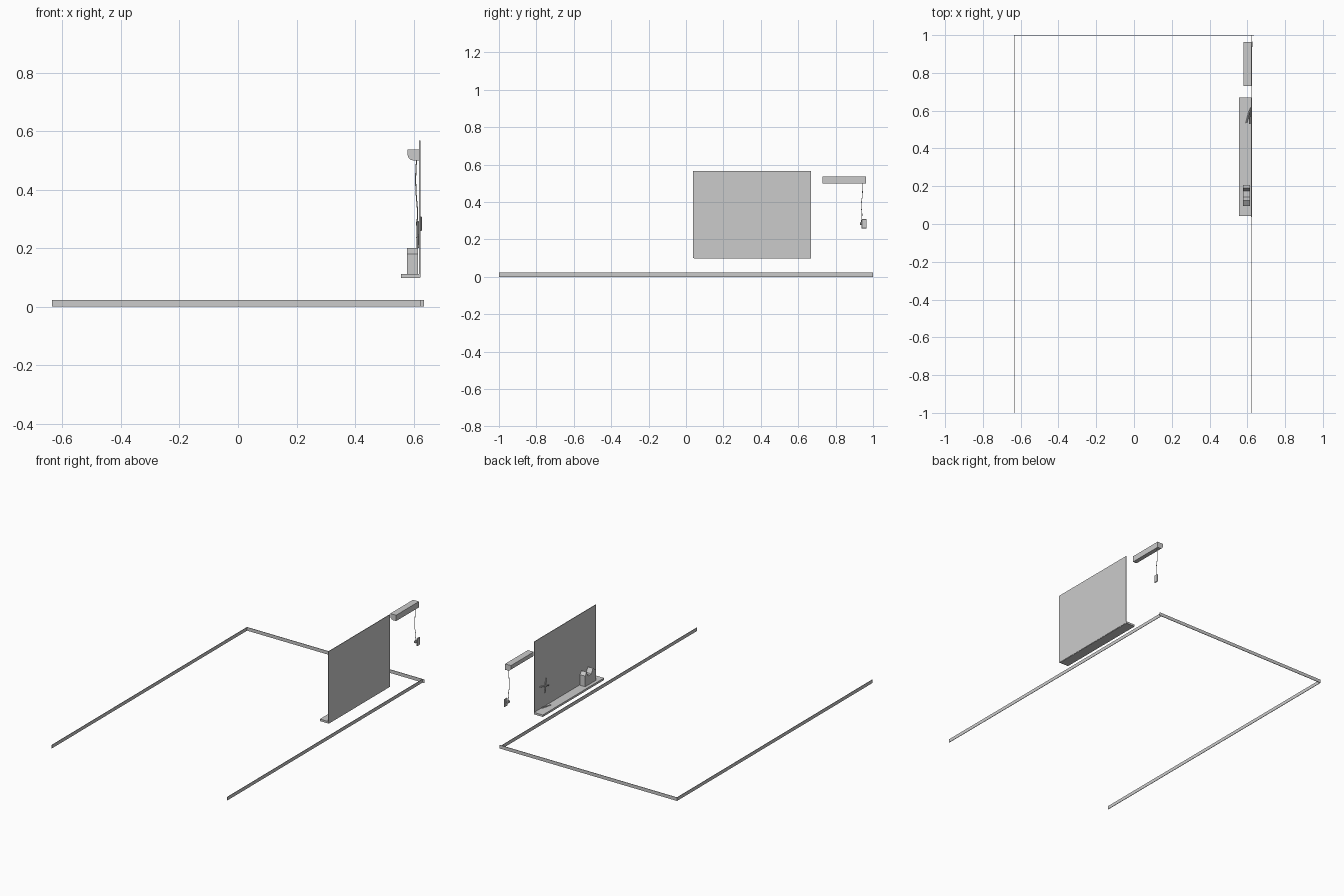
import bpy, bmesh
from mathutils import Vector

if "Cube" in bpy.data.objects:
    bpy.data.objects.remove(bpy.data.objects["Cube"])


def box(name, x, y, z, bevel=0):
    """Box from (min, max) ranges."""
    bm = bmesh.new()
    bmesh.ops.create_cube(bm, size=1)
    for v in bm.verts:
        v.co = Vector(r[0] if c < 0 else r[1] for c, r in zip(v.co, (x, y, z)))
    if bevel:
        bmesh.ops.bevel(bm, geom=bm.edges[:], offset=bevel, segments=1, affect='EDGES')
    return finish(name, bm)


def finish(name, bm):
    bmesh.ops.recalc_face_normals(bm, faces=bm.faces[:])
    me = bpy.data.meshes.new(name)
    bm.to_mesh(me)
    bm.free()
    ob = bpy.data.objects.new(name, me)
    bpy.context.collection.objects.link(ob)
    return ob


def prism(name, points, move):
    """Extrude a closed outline along a vector."""
    bm = bmesh.new()
    f = bm.faces.new([bm.verts.new(p) for p in points])
    g = bmesh.ops.extrude_face_region(bm, geom=[f], use_keep_orig=True)
    verts = [e for e in g['geom'] if isinstance(e, bmesh.types.BMVert)]
    bmesh.ops.translate(bm, verts=verts, vec=move)
    return finish(name, bm)


def rod(name, points, radius, sides=0, smooth=False):
    """Thin tube along a path."""
    cu = bpy.data.curves.new(name, 'CURVE')
    cu.dimensions = '3D'
    cu.bevel_depth = radius
    cu.bevel_resolution = sides
    cu.use_fill_caps = True
    s = cu.splines.new('BEZIER' if smooth else 'POLY')
    pts = s.bezier_points if smooth else s.points
    pts.add(len(points) - 1)
    for p, co in zip(pts, points):
        if smooth:
            p.co = co
            p.handle_left_type = p.handle_right_type = 'AUTO'
        else:
            p.co = (*co, 1)
    s.resolution_u = 4
    ob = bpy.data.objects.new(name, cu)
    bpy.context.collection.objects.link(ob)
    return ob


# Skirting boards round three walls
box("skirting_left", (-0.636, -0.633), (-1, 1), (0, 0.022))
box("skirting_right", (0.621, 0.624), (-1, 1), (0, 0.022))
box("skirting_back", (-0.636, 0.636), (0.997, 1), (0, 0.022))

# Wall board and its tray
box("wall_board", (0.619, 0.623), (0.038, 0.667), (0.10, 0.567))
box("board_tray", (0.557, 0.621), (0.042, 0.669), (0.098, 0.111))

# Notched holder standing on the tray, with a bar in the notch
outline = [(0.095, 0.111), (0.206, 0.111), (0.206, 0.18), (0.19, 0.20), (0.175, 0.17),
           (0.143, 0.17), (0.125, 0.20), (0.095, 0.18)]
prism("tray_holder", [(0.578, y, z) for y, z in outline], (0.037, 0, 0))
box("holder_bar", (0.583, 0.613), (0.143, 0.175), (0.152, 0.171))

# Small crossed pieces on the board and a pen on the tray
rod("crossed_piece_a", [(0.612, 0.53, 0.235), (0.617, 0.615, 0.255)], 0.004)
rod("crossed_piece_b", [(0.614, 0.565, 0.20), (0.614, 0.555, 0.29)], 0.004)
rod("tray_pen", [(0.595, 0.535, 0.115), (0.612, 0.60, 0.115)], 0.004)

# Wall unit with a rounded lower front edge
unit = [(0.621, 0.537), (0.579, 0.537), (0.579, 0.519), (0.583, 0.508),
        (0.59, 0.502), (0.60, 0.499), (0.621, 0.499)]
prism("wall_unit", [(x, 0.73, z) for x, z in unit], (0, 0.233, 0))

# Socket, plug and hanging cord
box("socket_plate", (0.620, 0.628), (0.938, 0.966), (0.258, 0.308), 0.002)
box("plug", (0.608, 0.621), (0.931, 0.950), (0.277, 0.292), 0.002)
rod("power_cord", [(0.610, 0.945, 0.505), (0.607, 0.943, 0.44), (0.609, 0.937, 0.38),
                   (0.613, 0.941, 0.33), (0.612, 0.936, 0.285)], 0.0018, 1, True)
